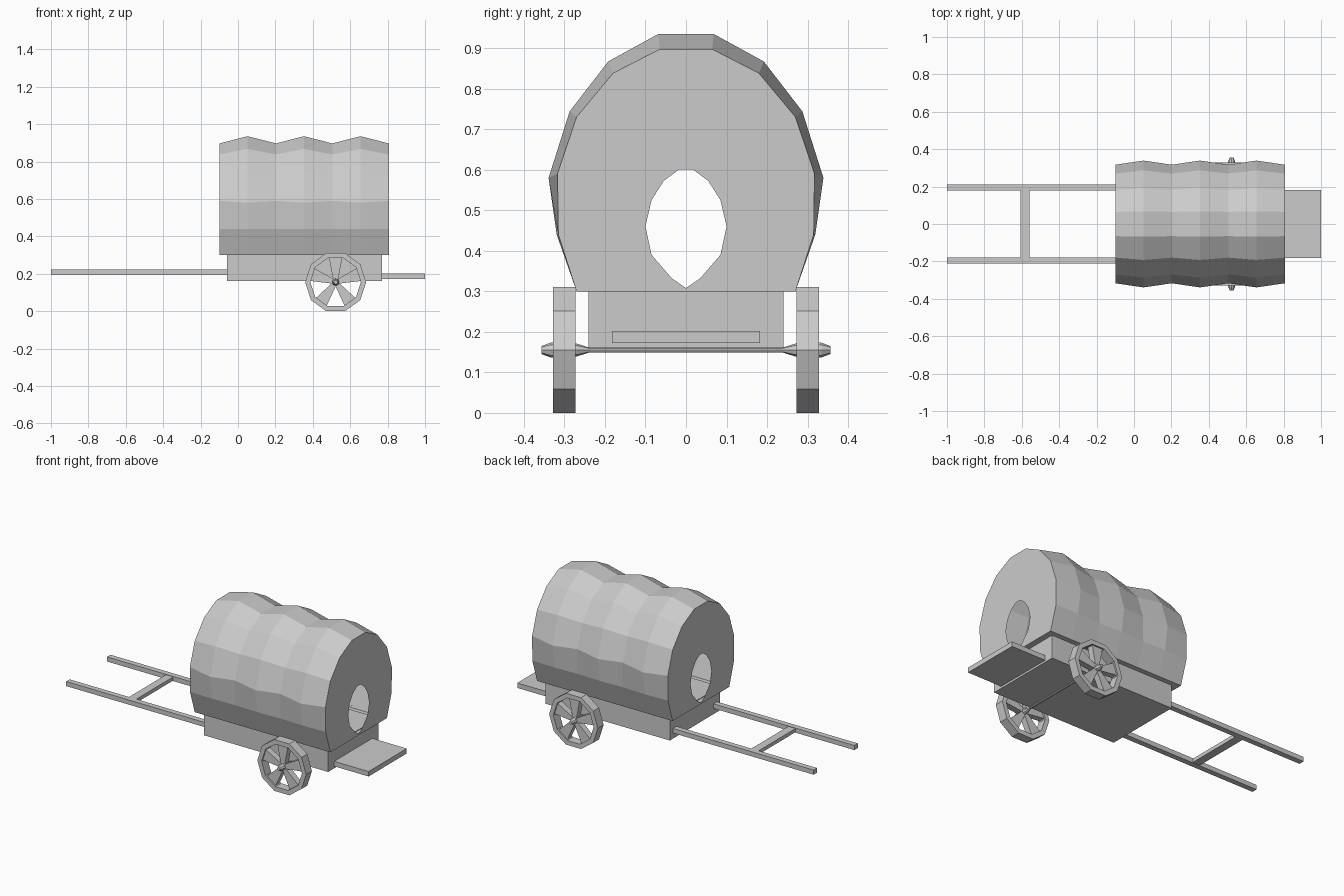
import bpy, bmesh, math
from mathutils import Vector

if "Cube" in bpy.data.objects:
    bpy.data.objects.remove(bpy.data.objects["Cube"])


def finish(bm, name):
    bmesh.ops.recalc_face_normals(bm, faces=bm.faces)
    me = bpy.data.meshes.new(name)
    bm.to_mesh(me)
    bm.free()
    ob = bpy.data.objects.new(name, me)
    bpy.context.collection.objects.link(ob)
    return ob


def box(name, lo, hi):
    bm = bmesh.new()
    bmesh.ops.create_cube(bm, size=1)
    for v in bm.verts:
        v.co = Vector([l + (c + 0.5) * (h - l) for c, l, h in zip(v.co, lo, hi)])
    return finish(bm, name)


def skin(bm, loops, wrap=False):
    n = len(loops[0])
    pairs = list(zip(loops, loops[1:])) + ([(loops[-1], loops[0])] if wrap else [])
    for a, b in pairs:
        for i in range(n):
            j = (i + 1) % n
            bm.faces.new((a[i], a[j], b[j], b[i]))


def mirrored(half):
    return half + [(-y, z) for y, z in reversed(half) if y > 0]


# cart body, rear step, shafts and crossbar
box("cart_body", (-0.06, -0.24, 0.16), (0.77, 0.24, 0.304))
box("rear_step", (0.765, -0.182, 0.172), (1.0, 0.182, 0.202))
for s, side in ((-1, "right"), (1, "left")):
    y0, y1 = sorted((s * 0.178, s * 0.211))
    box(side + "_shaft", (-1.0, y0, 0.194), (-0.055, y1, 0.222))
box("shaft_crossbar", (-0.607, -0.18, 0.197), (-0.558, 0.18, 0.219))

# canvas canopy: alternating small and large hoops, ends with oval openings
small = mirrored([(0.27, 0.30), (0.315, 0.44), (0.317, 0.59), (0.27, 0.73), (0.18, 0.838), (0.065, 0.897)])
large = mirrored([(0.27, 0.30), (0.319, 0.44), (0.339, 0.58), (0.287, 0.744), (0.192, 0.867), (0.068, 0.935)])
hole = mirrored([(0, 0.308), (0.035, 0.332), (0.085, 0.39), (0.1, 0.46),
                 (0.085, 0.525), (0.055, 0.572), (0.018, 0.60)])
bm = bmesh.new()
hoops = []
for k in range(7):
    x = -0.10 + k * 0.151
    hoops.append([bm.verts.new((x, y, z)) for y, z in (large if k % 2 else small)])
skin(bm, hoops)
for hoop in (hoops[0], hoops[-1]):
    x = hoop[0].co.x
    rim = [bm.verts.new((x, y, z)) for y, z in hole]
    edges = []
    for loop in (hoop, rim):
        for a, b in zip(loop, loop[1:] + loop[:1]):
            edges.append(bm.edges.get((a, b)) or bm.edges.new((a, b)))
    bmesh.ops.triangle_fill(bm, edges=edges, use_beauty=True, normal=(1, 0, 0))
finish(bm, "canvas_canopy")

# wheels
CX, CZ = 0.522, 0.155


def ring(bm, r, y, n):
    return [bm.verts.new((CX + r * math.cos(2 * math.pi * i / n), y,
                          CZ + r * math.sin(2 * math.pi * i / n))) for i in range(n)]


for s, side in ((-1, "right"), (1, "left")):
    # ten-sided rim
    bm = bmesh.new()
    skin(bm, [ring(bm, r, s * y, 10) for r, y in
              ((0.163, 0.273), (0.163, 0.328), (0.135, 0.328), (0.135, 0.273))], wrap=True)
    finish(bm, side + "_wheel_rim")

    # five spokes widening outward
    bm = bmesh.new()
    for k in range(5):
        a = math.radians(90 + 72 * k)
        d, t = Vector((math.cos(a), 0, math.sin(a))), Vector((-math.sin(a), 0, math.cos(a)))
        c = Vector((CX, 0, CZ))
        loops = []
        for y in (0.282, 0.319):
            loops.append([bm.verts.new(c + d * r + t * w + Vector((0, s * y, 0)))
                          for r, w in ((0.01, -0.012), (0.133, -0.036), (0.133, 0.036), (0.01, 0.012))])
        skin(bm, loops)
        for l in loops:
            bm.faces.new(l)
    finish(bm, side + "_wheel_spokes")

    # rounded hub
    bm = bmesh.new()
    loops = [ring(bm, r, s * y, 8) for r, y in
             ((0.006, 0.238), (0.016, 0.27), (0.021, 0.30), (0.018, 0.335), (0.01, 0.356))]
    skin(bm, loops)
    bm.faces.new(loops[0])
    bm.faces.new(loops[-1])
    finish(bm, side + "_wheel_hub")

# axle between the wheels
bm = bmesh.new()
loops = [ring(bm, 0.006, y, 8) for y in (-0.25, 0.25)]
skin(bm, loops)
for l in loops:
    bm.faces.new(l)
finish(bm, "axle")
